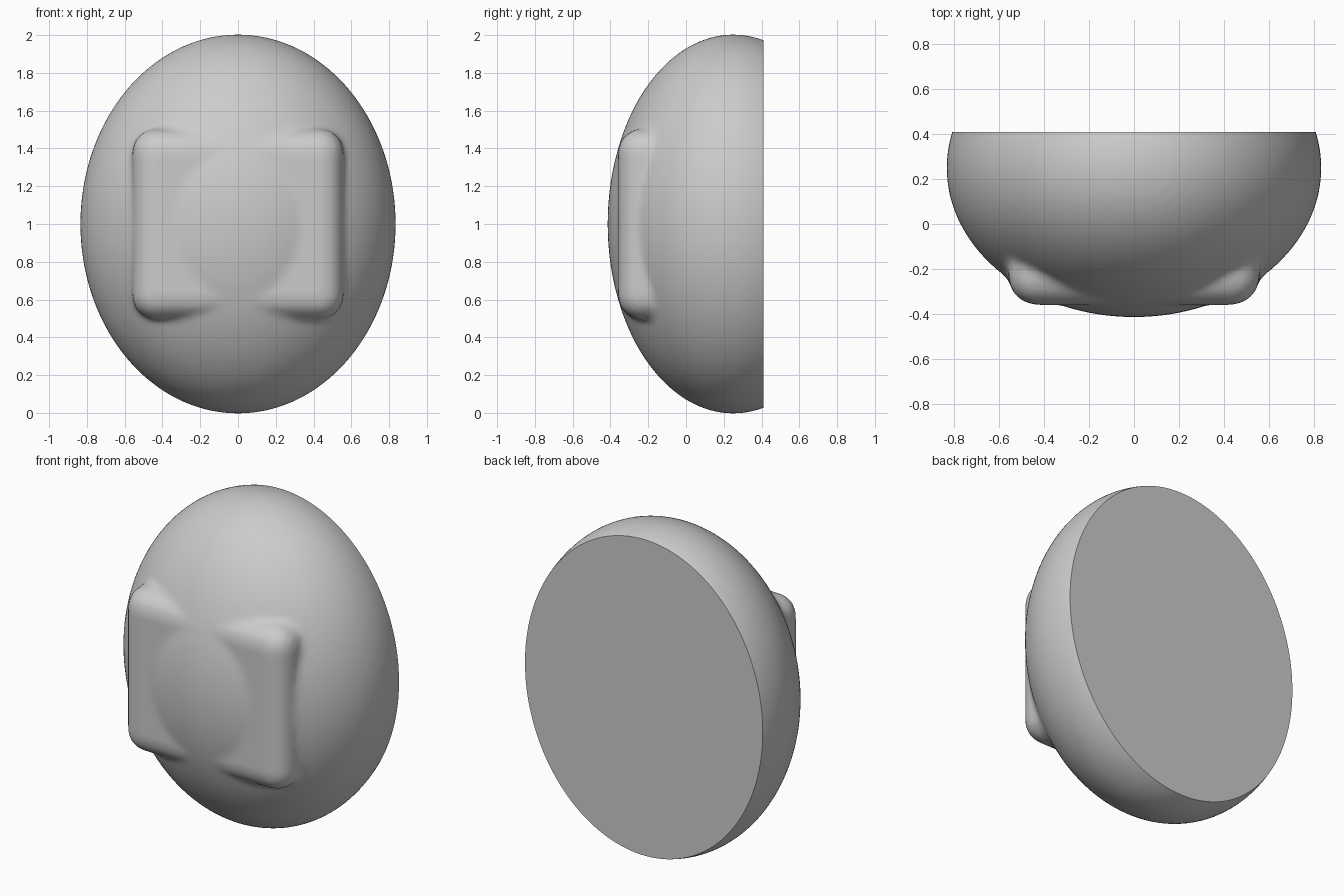
import bpy, bmesh, math
from mathutils import Matrix, Vector

cube = bpy.data.objects.get("Cube")
if cube:
    bpy.data.objects.remove(cube, do_unlink=True)

BACK_Y = 0.41

grey = bpy.data.materials.new("plain grey")
grey.use_nodes = True
colour = (0.6, 0.6, 0.6, 1)
grey.diffuse_color = colour
grey.node_tree.nodes["Principled BSDF"].inputs["Base Color"].default_value = colour

bm = bmesh.new()

# Egg-shaped body
bmesh.ops.create_uvsphere(
    bm, u_segments=96, v_segments=64, radius=1,
    matrix=Matrix.Translation((0, 0.25, 1)) @ Matrix.Diagonal((0.835, 0.665, 1.003, 1)))

# Rounded block that breaks through the front at its two sides
block = bmesh.ops.create_cube(
    bm, size=1,
    matrix=Matrix.Translation((0, 0.02, 1)) @ Matrix.Diagonal((1.12, 0.76, 1.01, 1)))
edges = list({e for v in block["verts"] for e in v.link_edges})
bmesh.ops.bevel(bm, geom=edges, offset=0.13, segments=6, profile=0.5, affect='EDGES')

mesh = bpy.data.meshes.new("mask_body")
bm.to_mesh(mesh)
bm.free()
body = bpy.data.objects.new("mask_body", mesh)
bpy.context.collection.objects.link(body)

# Fuse both shapes and soften the seam
remesh = body.modifiers.new("fuse", 'REMESH')
remesh.mode = 'VOXEL'
remesh.voxel_size = 0.02
smooth = body.modifiers.new("soften", 'SMOOTH')
smooth.factor = 0.5
smooth.iterations = 4
evaluated = body.evaluated_get(bpy.context.evaluated_depsgraph_get())
fused = bpy.data.meshes.new_from_object(evaluated)
body.modifiers.clear()

# Slice off the rear and close it with a flat back
bm = bmesh.new()
bm.from_mesh(fused)
cut = bmesh.ops.bisect_plane(
    bm, geom=bm.verts[:] + bm.edges[:] + bm.faces[:],
    plane_co=Vector((0, BACK_Y, 0)), plane_no=Vector((0, 1, 0)), clear_outer=True)
rim = [e for e in cut["geom_cut"] if isinstance(e, bmesh.types.BMEdge)]
bmesh.ops.contextual_create(bm, geom=rim)
bmesh.ops.recalc_face_normals(bm, faces=bm.faces[:])
bm.to_mesh(fused)
bm.free()
body.data = fused
fused.materials.clear()
fused.materials.append(grey)

bpy.context.view_layer.objects.active = body
body.select_set(True)
bpy.ops.object.shade_smooth_by_angle(angle=math.radians(40))
